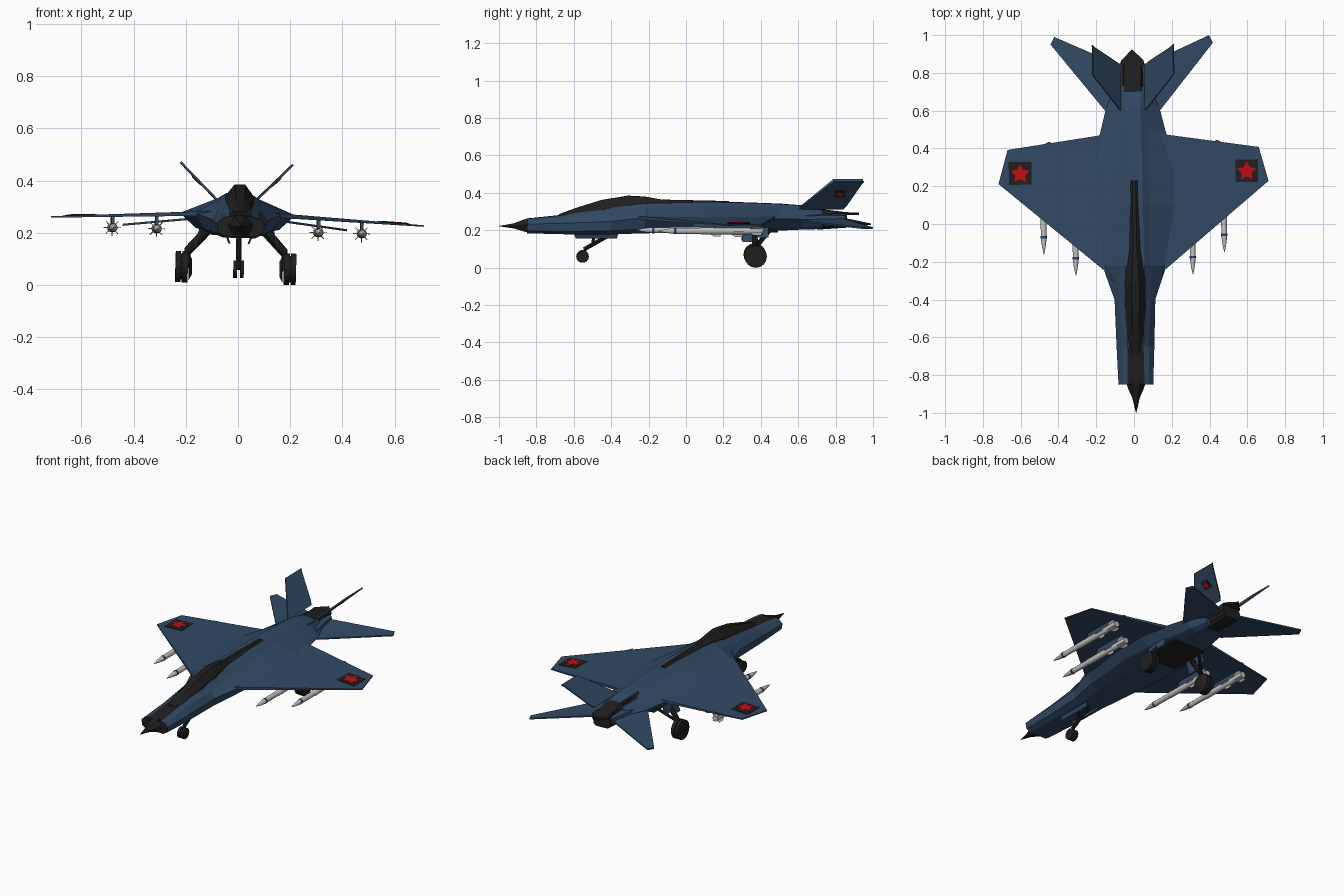
import bpy, bmesh, math
from mathutils import Vector, Matrix

if "Cube" in bpy.data.objects:
    bpy.data.objects.remove(bpy.data.objects["Cube"])

def material(name, rgb):
    m = bpy.data.materials.new(name)
    m.diffuse_color = (*rgb, 1)
    m.use_nodes = True
    m.node_tree.nodes["Principled BSDF"].inputs["Base Color"].default_value = m.diffuse_color
    return m

BLUE = material("navy_paint", (0.032, 0.068, 0.13))
BLACK = material("black", (0.014, 0.014, 0.014))
RED = material("red", (0.55, 0.004, 0.006))
GREY = material("light_grey", (0.55, 0.55, 0.54))
BAND = material("band_blue", (0.02, 0.06, 0.2))

# The whole aircraft sits with a very slight yaw and roll
PIVOT = Vector((0, 0, 0.24))
POSE = (Matrix.Translation(PIVOT) @ Matrix.Rotation(0.012, 4, 'Z')
        @ Matrix.Rotation(0.0245, 4, 'Y') @ Matrix.Translation(-PIVOT))

def finish(name, bm, mats, mirror=False, rule=None):
    bmesh.ops.recalc_face_normals(bm, faces=bm.faces[:])
    if mirror:
        d = bmesh.ops.duplicate(bm, geom=bm.verts[:] + bm.edges[:] + bm.faces[:])["geom"]
        for v in d:
            if isinstance(v, bmesh.types.BMVert):
                v.co.x *= -1
        bmesh.ops.reverse_faces(bm, faces=[f for f in d if isinstance(f, bmesh.types.BMFace)])
    bm.normal_update()
    if rule:
        for f in bm.faces:
            f.material_index = rule(f)
    bm.transform(POSE)
    me = bpy.data.meshes.new(name)
    bm.to_mesh(me)
    bm.free()
    for m in mats:
        me.materials.append(m)
    ob = bpy.data.objects.new(name, me)
    bpy.context.collection.objects.link(ob)
    return ob

def add_loft(bm, rings):
    vs = [[bm.verts.new(p) for p in r] for r in rings]
    n = len(vs[0])
    for a, b in zip(vs, vs[1:]):
        for i in range(n):
            bm.faces.new((a[i], a[(i + 1) % n], b[(i + 1) % n], b[i]))
    bm.faces.new(vs[0])
    bm.faces.new(vs[-1])

def loft(name, rings, mats, mirror=False, rule=None):
    bm = bmesh.new()
    add_loft(bm, rings)
    return finish(name, bm, mats, mirror, rule)

def ring(y, half):
    """Full section from its right half, listed top to bottom."""
    return [(x, y, z) for x, z in half] + [(-x, y, z) for x, z in reversed(half)]

def plate(name, pts, origin, u, v, t, mat, mirror=True):
    u, v, o = Vector(u).normalized(), Vector(v).normalized(), Vector(origin)
    n = u.cross(v) * t / 2
    flat = [o + u * a + v * b for a, b in pts]
    return loft(name, [[p - n for p in flat], [p + n for p in flat]], [mat], mirror)

def rect(a, b):
    return [(-a, -b), (a, -b), (a, b), (-a, b)]

def star(r):
    return [(math.sin(i * math.pi / 5) * r * (1 if i % 2 == 0 else 0.52),
             math.cos(i * math.pi / 5) * r * (1 if i % 2 == 0 else 0.52)) for i in range(10)]

def tube(bm, a, b, r, sides=8, r2=None):
    a, b = Vector(a), Vector(b)
    q = (b - a).to_track_quat('Z', 'Y')
    circ = [Vector((math.cos(k * math.tau / sides), math.sin(k * math.tau / sides), 0)) for k in range(sides)]
    add_loft(bm, [[a + q @ (c * r) for c in circ], [b + q @ (c * (r if r2 is None else r2)) for c in circ]])

# Fuselage with black panel ahead of the canopy
body = [
    (-0.85, [(.045, .262), (.07, .255), (.092, .235), (.085, .2), (.06, .185)]),
    (-0.65, [(.042, .283), (.07, .272), (.1, .24), (.09, .195), (.06, .18)]),
    (-0.40, [(.05, .325), (.085, .29), (.108, .25), (.1, .2), (.06, .18)]),
    (-0.22, [(.05, .345), (.085, .32), (.17, .272), (.13, .21), (.07, .185)]),
    (0.10, [(.045, .352), (.08, .33), (.22, .272), (.16, .215), (.08, .195)]),
    (0.30, [(.045, .349), (.075, .33), (.22, .27), (.15, .215), (.08, .197)]),
    (0.50, [(.04, .342), (.07, .325), (.17, .265), (.12, .215), (.07, .2)]),
    (0.62, [(.04, .333), (.07, .315), (.14, .262), (.1, .22), (.06, .205)]),
    (0.73, [(.045, .308), (.065, .298), (.085, .26), (.075, .222), (.06, .208)]),
]

def body_rule(f):
    c = f.calc_center_median()
    return int(c.y < -0.84 or (c.y < -0.6 and abs(c.x) < 0.02 and f.normal.z > 0.5))

loft("fuselage", [ring(y, h) for y, h in body], [BLUE, BLACK], rule=body_rule)

# Nose cone
loft("nose_cone", [ring(y, [(w * .4, zt), (w, zm), (w * .6, zb)]) for y, w, zt, zm, zb in [
    (-1.0, .001, .223, .222, .221), (-0.92, .02, .237, .224, .21),
    (-0.87, .042, .256, .228, .195), (-0.83, .055, .267, .232, .186)]], [BLACK])

# Canopy running into the dark spine strip
loft("canopy", [ring(y, [(w * .3, zt), (w * .75, zt * .6 + zb * .4), (w, zb)]) for y, w, zt, zb in [
    (-0.68, .03, .286, .27), (-0.58, .055, .322, .27), (-0.45, .066, .362, .275),
    (-0.31, .068, .385, .285), (-0.22, .052, .38, .31), (-0.13, .034, .364, .335),
    (0.23, .028, .356, .335)]], [BLACK])

# Engine nozzle with pointed upper lip, and the booms beside it
loft("nozzle", [ring(y, [(.045, zt), (.062, .27), (.055, .225), (.04, zb)]) for y, zt, zb in [
    (0.70, .315, .204), (0.86, .295, .215)]], [BLACK])
plate("nozzle_lip", [(-.055, .80), (.055, .80), (.06, .865), (0, .925), (-.06, .865)],
      (0, 0, .289), (1, 0, 0), (0, 1, 0), .012, BLACK, False)
loft("tail_boom", [[(a, y, .245), (b, y, .25), (b - .005, y, .28), (a, y, .288)]
                   for a, b, y in [(.05, .115, .62), (.055, .075, .85)]], [BLUE], True)

# Main wings
def slab(name, pts):
    loft(name, [[(x, y, z + t) for x, y, z, t in pts], [(x, y, z - t) for x, y, z, t in pts]], [BLUE], True)

def wing_z(x):
    return .272 - .028 * (x - .1) / .6

slab("wing", [(x, y, wing_z(x), .009 - .006 * (x - .1) / .6) for x, y in [
    (.08, -.32), (.118, -.3), (.16, -.245), (.715, .22), (.665, .40), (.17, .472), (.08, .48)]])

# Tailplanes
slab("tailplane", [(x, y, .262 - .042 * (x - .06) / .37, .004) for x, y in [
    (.06, .56), (.145, .60), (.43, .955), (.41, .995), (.075, .845), (.06, .84)]])

# Canted fins
S = math.sqrt(.5)
plate("tail_fin", [(-.22, -.12), (-.03, .092), (.13, .092), (.115, .07), (.04, -.09), (.02, -.12)],
      (.15, .82, .40), (0, 1, 0), (S, 0, S), .008, BLUE)

# Painted badges on wings and fins
slope = (1, 0, -.0467)
plate("wing_badge", rect(.06, .06), (.6, .275, .2535), slope, (0, 1, 0), .003, BLACK)
plate("wing_star", star(.053), (.6, .272, .2555), slope, (0, 1, 0), .003, RED)
plate("fin_badge", rect(.028, .026), (.153, .82, .397), (0, 1, 0), (S, 0, S), .003, BLACK)
plate("fin_star", star(.022), (.1545, .82, .3955), (0, 1, 0), (S, 0, S), .003, RED)

# Missiles, bands, fins and pylons
for label, x, y0 in [("inner", .31, -.27), ("outer", .478, -.155)]:
    z = .208
    bm = bmesh.new()
    circ = [(math.cos(k * math.tau / 12), math.sin(k * math.tau / 12)) for k in range(12)]
    add_loft(bm, [[(x + a * r, y0 + d, z + b * r) for a, b in circ] for d, r in [
        (0, .001), (.035, .009), (.08, .015), (.22, .016), (.23, .018), (.56, .018)]])
    for k in range(8):
        d = Vector((math.cos(k * math.pi / 4), 0, math.sin(k * math.pi / 4)))
        n = Vector((-d.z, 0, d.x)) * .0015
        s = .50 if k % 2 else .40
        prof = [d * .012 + Vector((0, s - .02, 0)), d * .033 + Vector((0, s + .015, 0)),
                d * .033 + Vector((0, s + .05, 0)), d * .012 + Vector((0, s + .055, 0))]
        o = Vector((x, y0, z))
        add_loft(bm, [[o + p - n for p in prof], [o + p + n for p in prof]])
    finish(label + "_missile", bm, [GREY], True)
    bm = bmesh.new()
    tube(bm, (x, y0 + .085, z), (x, y0 + .098, z), .0165, 12)
    finish(label + "_missile_band", bm, [BAND], True)
    plate(label + "_pylon", [(-.13, -.022), (.12, -.022), (.12, .02), (-.1, .02)],
          (x, y0 + .42, .238), (0, 1, 0), (0, 0, 1), .012, BLUE)

# Flap fairings on the trailing edge
plate("flap_fairing", [(-.03, -.05), (.03, -.05), (.03, .0), (0, .016), (-.03, .0)],
      (.445, .425, .2555), slope, (0, 1, 0), .01, BLUE)

# Main landing gear
bm = bmesh.new()
tube(bm, (.168, .37, .065), (.18, .37, .065), .03, 16, .052)
tube(bm, (.184, .37, .065), (.206, .37, .065), .06, 16)
tube(bm, (.206, .37, .065), (.211, .37, .065), .05, 16)
tube(bm, (.211, .37, .065), (.231, .37, .065), .06, 16)
finish("main_wheel", bm, [BLACK], True)
bm = bmesh.new()
tube(bm, (.10, .36, .225), (.185, .37, .13), .015)
tube(bm, (.185, .37, .14), (.19, .37, .06), .012)
tube(bm, (.09, .46, .215), (.18, .38, .12), .009)
finish("main_strut", bm, [BLACK], True)
plate("main_gear_door", [(-.07, -.035), (.0, -.035), (.0, -.01), (.07, -.01), (.07, .045), (-.07, .045)],
      (.15, .37, .175), (0, 1, 0), (-.3, 0, 1), .006, BLUE)
plate("main_gear_bay", rect(.11, .13), (0, .36, .194), (1, 0, 0), (0, 1, 0), .008, BLACK, False)

# Nose landing gear
bm = bmesh.new()
tube(bm, (.006, -.553, .06), (.02, -.553, .06), .034, 14)
finish("nose_wheel", bm, [BLACK], True)
bm = bmesh.new()
tube(bm, (0, -.553, .06), (0, -.535, .105), .008)
tube(bm, (0, -.545, .098), (0, -.41, .175), .011)
tube(bm, (0, -.50, .12), (0, -.49, .185), .008)
finish("nose_strut", bm, [BLACK])
plate("nose_gear_door", [(-.12, .02), (-.11, -.015), (.11, -.015), (.12, .02)],
      (.042, -.48, .172), (0, 1, 0), (.4, 0, 1), .005, BLUE)
